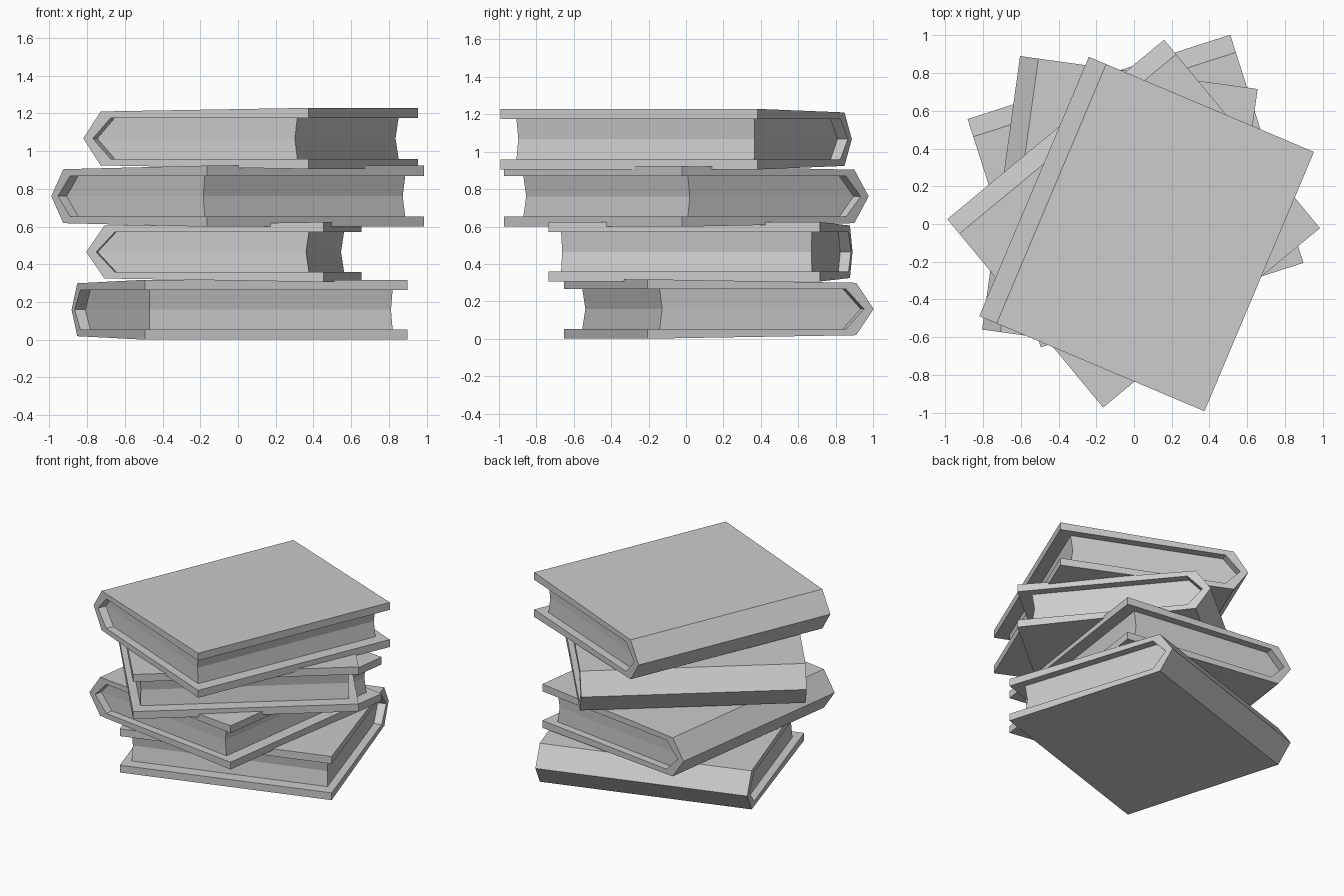
import bpy, bmesh
from math import radians

cube = bpy.data.objects.get("Cube")
if cube:
    bpy.data.objects.remove(cube, do_unlink=True)

# One plain grey for everything
grey = bpy.data.materials.new("plain grey")
grey.use_nodes = True
colour = (0.6, 0.6, 0.6, 1)
grey.diffuse_color = colour
grey.node_tree.nodes["Principled BSDF"].inputs["Base Color"].default_value = colour

# Book proportions: width across (x), length along the spine (y), half thickness (z)
WIDTH, LENGTH, HALF = 1.296, 1.492, 0.162
FOLD_HALF, INNER_HALF = 0.143, 0.108
FOLD, INNER_TIP, INNER_FOLD = 0.1, 0.055, 0.157
PAGE_EDGE = WIDTH - 0.088
PAGE_LENGTH = LENGTH - 0.112


def extrude_profile(name, profile, caps):
    """Sweep (x, z, half length) points along y and close both ends."""
    bm = bmesh.new()
    front = [bm.verts.new((x - WIDTH / 2, -h, z)) for x, z, h in profile]
    back = [bm.verts.new((x - WIDTH / 2, h, z)) for x, z, h in profile]
    n = len(profile)
    for i in range(n):
        j = (i + 1) % n
        bm.faces.new((front[i], front[j], back[j], back[i]))
    for cap in caps:
        bm.faces.new([front[i] for i in cap])
        bm.faces.new([back[i] for i in reversed(cap)])
    bmesh.ops.recalc_face_normals(bm, faces=bm.faces)
    mesh = bpy.data.meshes.new(name)
    bm.to_mesh(mesh)
    bm.free()
    mesh.materials.append(grey)
    obj = bpy.data.objects.new(name, mesh)
    bpy.context.collection.objects.link(obj)
    return obj


def make_cover(name):
    # Wrap-around cover with a pointed spine, open at the fore edge
    h = LENGTH / 2
    outer = [(WIDTH, HALF), (FOLD, FOLD_HALF), (0, 0),
             (FOLD, -FOLD_HALF), (WIDTH, -HALF)]
    inner = [(WIDTH, -INNER_HALF), (INNER_FOLD, -INNER_HALF), (INNER_TIP, 0),
             (INNER_FOLD, INNER_HALF), (WIDTH, INNER_HALF)]
    # End caps: each strip between an outer and an inner segment
    caps = [(i, i + 1, 8 - i, 9 - i) for i in range(4)]
    return extrude_profile(name, [(x, z, h) for x, z in outer + inner], caps)


def make_pages(name):
    # Recessed block with a hollow fore edge and faintly hollow ends
    h = PAGE_LENGTH / 2
    mid = h - 0.004
    profile = [(INNER_TIP, 0, mid), (INNER_FOLD, INNER_HALF, h),
               (PAGE_EDGE, INNER_HALF, h), (PAGE_EDGE - 0.016, 0, mid),
               (PAGE_EDGE, -INNER_HALF, h), (INNER_FOLD, -INNER_HALF, h)]
    return extrude_profile(name, profile, [(0, 1, 2, 3), (0, 3, 4, 5)])


# Stack from the ground up: name, centre, turn in degrees, scale
stack = [
    ("bottom", (0.008, 0.175, 0.159), -72.2, 0.98),
    ("lower_middle", (-0.075, 0.078, 0.465), -7.9, 0.981),
    ("upper_middle", (-0.002, 0.002, 0.761), -50.4, 1),
    ("top", (0.067, -0.053, 1.067), -22.9, 1),
]
for label, centre, turn, scale in stack:
    for part in (make_cover(label + "_book_cover"), make_pages(label + "_book_pages")):
        part.location = centre
        part.rotation_euler.z = radians(turn)
        part.scale = (scale, scale, scale)
